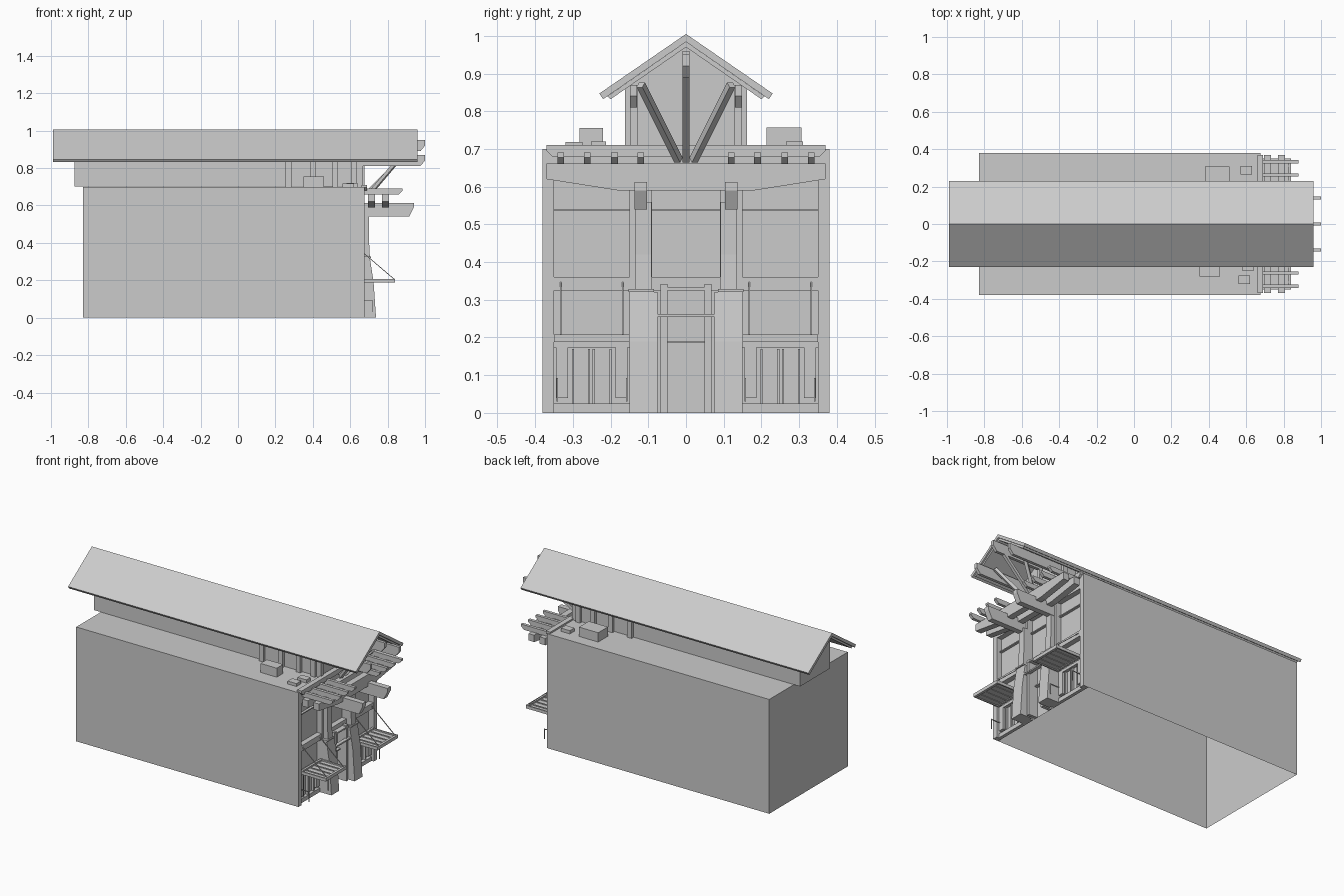
import bpy, bmesh
from mathutils import Vector


def make(name, bm):
    bmesh.ops.recalc_face_normals(bm, faces=bm.faces)
    me = bpy.data.meshes.new(name)
    bm.to_mesh(me)
    bm.free()
    ob = bpy.data.objects.new(name, me)
    bpy.context.collection.objects.link(ob)
    return ob


def prism(name, pts, a, b, axis):
    """Extrude a closed profile from a to b. axis 'x': pts are (y, z); axis 'y': pts are (x, z)."""
    bm = bmesh.new()
    place = (lambda p, t: (t, p[0], p[1])) if axis == 'x' else (lambda p, t: (p[0], t, p[1]))
    face = bm.faces.new([bm.verts.new(place(p, a)) for p in pts])
    ext = bmesh.ops.extrude_face_region(bm, geom=[face])
    shift = Vector((b - a, 0, 0) if axis == 'x' else (0, b - a, 0))
    bmesh.ops.translate(bm, vec=shift, verts=[v for v in ext['geom'] if isinstance(v, bmesh.types.BMVert)])
    return make(name, bm)


def box(name, x0, x1, y0, y1, z0, z1):
    return prism(name, [(x0, z0), (x1, z0), (x1, z1), (x0, z1)], y0, y1, 'y')


def bar(name, p, q, w):
    """Square bar between two points."""
    p, q = Vector(p), Vector(q)
    bm = bmesh.new()
    bmesh.ops.create_cube(bm, size=1)
    bmesh.ops.scale(bm, vec=(w, w, (q - p).length), verts=bm.verts)
    ob = make(name, bm)
    ob.rotation_mode = 'QUATERNION'
    ob.rotation_quaternion = (q - p).to_track_quat('Z', 'Y')
    ob.location = (p + q) / 2
    return ob


def pair(name, x0, x1, y0, y1, z0, z1):
    """Box and its mirror across y = 0."""
    box(name, x0, x1, y0, y1, z0, z1)
    box(name, x0, x1, -y1, -y0, z0, z1)


# Main hall: shell open at the bottom, closed by the recessed facade
hall = box("hall_shell", -0.83, 0.64, -0.38, 0.38, 0, 0.70)
bm = bmesh.new()
bm.from_mesh(hall.data)
bmesh.ops.delete(bm, geom=[f for f in bm.faces if f.normal.z < -0.9], context='FACES')
bm.to_mesh(hall.data)
bm.free()

# Facade grid standing proud of the recessed wall
pair("corner_pilaster", 0.64, 0.675, 0.35, 0.38, 0, 0.70)
pair("inner_pilaster", 0.64, 0.675, 0.09, 0.15, 0, 0.70)
box("floor_band", 0.64, 0.672, -0.35, 0.35, 0.325, 0.36)
box("top_band", 0.64, 0.672, -0.35, 0.35, 0.62, 0.70)
prism("cornice", [(-0.355, 0.68), (0.355, 0.68), (0.37, 0.695), (0.37, 0.71), (-0.37, 0.71), (-0.37, 0.695)],
      0.66, 0.69, 'x')
for z in (0.535,):
    pair("window_rail", 0.64, 0.655, 0.15, 0.35, z, z + 0.006)
    box("window_rail_centre", 0.64, 0.655, -0.09, 0.09, z, z + 0.006)

for s in (-1, 1):
    # Tapered pier, cap and upper post
    y0, y1 = sorted((s * 0.075, s * 0.15))
    prism("tapered_pier", [(0.66, 0), (0.738, 0), (0.725, 0.19), (0.705, 0.32), (0.66, 0.32)], y0, y1, 'y')
    y0, y1 = sorted((s * 0.085, s * 0.152))
    box("pier_cap", 0.66, 0.712, y0, y1, 0.32, 0.328)
    y0, y1 = sorted((s * 0.092, s * 0.135))
    prism("upper_post", [(0.66, 0.328), (0.705, 0.328), (0.70, 0.42), (0.70, 0.56), (0.66, 0.56)], y0, y1, 'y')
    # Cantilever beam carrying the pergola
    y0, y1 = sorted((s * 0.103, s * 0.137))
    prism("cantilever_beam", [(0.66, 0.54), (0.915, 0.54), (0.94, 0.59), (0.94, 0.612), (0.66, 0.612)], y0, y1, 'y')
    # Pergola rafters
    for y in (0.12, 0.19, 0.262, 0.332):
        prism("pergola_rafter", [(0.67, 0.66), (0.86, 0.66), (0.88, 0.678), (0.88, 0.69), (0.67, 0.69)],
              s * y - 0.009, s * y + 0.009, 'y')

    # Shopfront doors below each awning
    y0, y1 = sorted((s * 0.15, s * 0.35))
    box("shop_sill", 0.64, 0.66, y0, y1, 0, 0.025)
    for a, b in ((0.155, 0.187), (0.313, 0.345)):
        y0, y1 = sorted((s * a, s * b))
        box("shop_side_panel", 0.64, 0.662, y0, y1, 0.04, 0.173)
    for y in (0.2, 0.245, 0.257, 0.30):
        box("door_stile", 0.64, 0.655, s * y - 0.003, s * y + 0.003, 0.025, 0.17)
    box("shop_header", 0.64, 0.66, *sorted((s * 0.15, s * 0.35)), 0.173, 0.19)
    for y in (0.157, 0.342):
        bar("rail_arm", (0.64, s * y, 0.09), (0.722, s * y, 0.09), 0.004)
        bar("rail_leg", (0.72, s * y, 0.03), (0.72, s * y, 0.09), 0.004)

    # Hanging awning: deck, rim and tie rods
    y0, y1 = sorted((s * 0.15, s * 0.35))
    box("awning_deck", 0.665, 0.835, y0, y1, 0.193, 0.198)
    box("awning_front_rim", 0.825, 0.84, y0, y1, 0.188, 0.208)
    box("awning_back_rim", 0.665, 0.678, y0, y1, 0.188, 0.208)
    for y in (0.154, 0.346):
        box("awning_side_rim", 0.665, 0.84, s * y - 0.004, s * y + 0.004, 0.188, 0.206)
    for y in (0.19, 0.23, 0.27, 0.31):
        box("awning_rib", 0.67, 0.83, s * y - 0.003, s * y + 0.003, 0.19, 0.203)
    for y in (0.168, 0.332):
        bar("awning_rod", (0.672, s * y, 0.345), (0.835, s * y, 0.206), 0.004)

    # Entrance frame posts
    box("entrance_post", 0.64, 0.70, s * 0.058 - 0.009, s * 0.058 + 0.009, 0, 0.342)

    # Roof slab in two layers
    prism("roof_slab", [(0, 1.005), (s * 0.23, 0.847), (s * 0.22, 0.832), (0, 0.984)], -0.99, 0.96, 'x')
    prism("roof_underlay", [(0, 0.984), (s * 0.208, 0.84), (s * 0.2, 0.832), (0, 0.97)], -0.98, 0.95, 'x')

    # Gable brackets: side beam, its post and the fanned brace
    prism("eave_beam", [(0.60, 0.81), (0.975, 0.81), (1.0, 0.84), (1.0, 0.87), (0.60, 0.87)],
          s * 0.139 - 0.009, s * 0.139 + 0.009, 'y')
    box("gable_corner_post", 0.63, 0.668, s * 0.139 - 0.01, s * 0.139 + 0.01, 0.70, 0.86)
    bar("fan_brace", (0.71, s * 0.02, 0.67), (0.88, s * 0.12, 0.87), 0.018)

    # Clerestory pilasters along both long sides
    for x in (0.27, 0.40, 0.52, 0.62):
        y0, y1 = sorted((s * 0.14, s * 0.162))
        box("clerestory_post", x - 0.015, x + 0.015, y0, y1, 0.70, 0.87)

# Entrance beams
box("entrance_beam_low", 0.69, 0.712, -0.09, 0.09, 0.254, 0.262)
box("entrance_beam_top", 0.64, 0.702, -0.067, 0.067, 0.325, 0.334)
box("entrance_transom", 0.64, 0.66, -0.05, 0.05, 0.186, 0.191)

# Pergola cross beams with raked undersides
for x in (0.695, 0.77):
    prism("pergola_cross_beam", [(-0.37, 0.62), (-0.18, 0.59), (0.18, 0.59), (0.37, 0.62), (0.37, 0.662),
                                 (-0.37, 0.662)], x, x + 0.038, 'x')

# Clerestory with gable ends
prism("clerestory", [(-0.145, 0.702), (0.145, 0.702), (0.145, 0.875), (0, 0.975), (-0.145, 0.875)],
      -0.875, 0.655, 'x')

# Ridge beam, king post and central brace
prism("ridge_beam", [(0.60, 0.89), (0.975, 0.89), (1.0, 0.92), (1.0, 0.95), (0.60, 0.95)], -0.009, 0.009, 'y')
box("king_post", 0.655, 0.675, -0.009, 0.009, 0.66, 0.96)
bar("central_brace", (0.69, 0, 0.67), (0.92, 0, 0.90), 0.018)

# Rooftop equipment
box("roof_unit_large_front", 0.35, 0.46, -0.282, -0.22, 0.70, 0.755)
box("roof_unit_small_front", 0.56, 0.62, -0.32, -0.275, 0.70, 0.718)
box("roof_vent_front", 0.58, 0.64, -0.252, -0.212, 0.70, 0.72)
box("roof_unit_large_back", 0.38, 0.51, 0.213, 0.307, 0.70, 0.757)
box("roof_unit_small_back", 0.57, 0.63, 0.265, 0.31, 0.70, 0.72)
